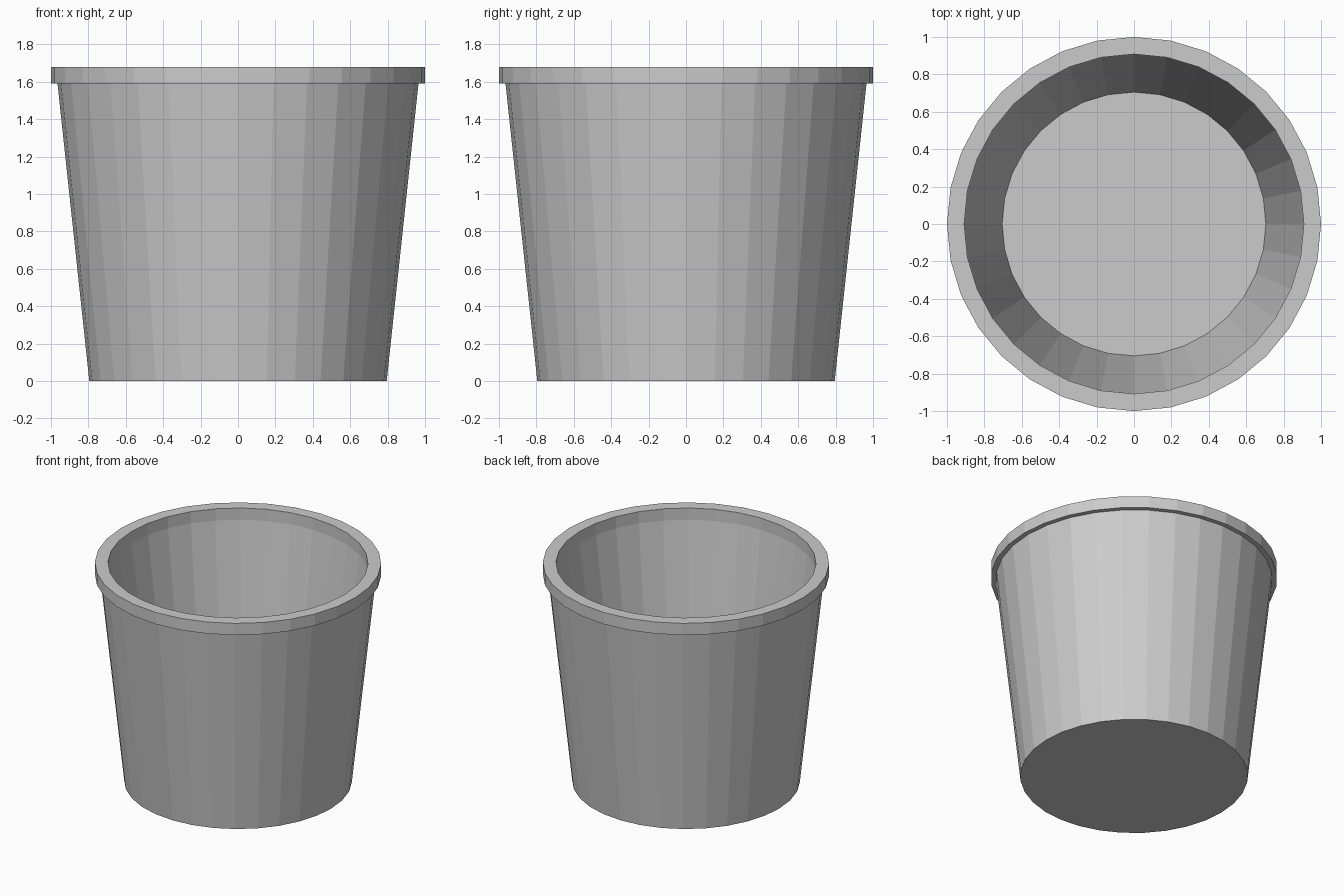
import bpy, bmesh, math

if "Cube" in bpy.data.objects:
    bpy.data.objects.remove(bpy.data.objects["Cube"])

SIDES = 32

# Closed profile (radius, height): outside bottom -> lip -> inside floor
PROFILE = [
    (0.795, 0.0),    # base edge
    (0.965, 1.59),   # top of tapered wall
    (1.0, 1.59),     # underside of lip
    (1.0, 1.68),     # lip outer edge
    (0.908, 1.68),   # lip inner edge
    (0.908, 1.59),   # straight inner band
    (0.705, 0.09),   # inner floor edge
]


def lathe(name, profile, sides):
    bm = bmesh.new()
    rings = [[bm.verts.new((r * math.cos(2 * math.pi * i / sides),
                            r * math.sin(2 * math.pi * i / sides), z))
              for i in range(sides)] for r, z in profile]
    for a, b in zip(rings, rings[1:]):
        for i in range(sides):
            j = (i + 1) % sides
            bm.faces.new((a[i], a[j], b[j], b[i]))
    # Base and inner floor
    bm.faces.new(rings[0][::-1])
    bm.faces.new(rings[-1])
    bmesh.ops.recalc_face_normals(bm, faces=bm.faces)
    mesh = bpy.data.meshes.new(name)
    bm.to_mesh(mesh)
    bm.free()
    obj = bpy.data.objects.new(name, mesh)
    bpy.context.collection.objects.link(obj)
    return obj


# Flower pot, flat shaded
lathe("flower_pot", PROFILE, SIDES)
